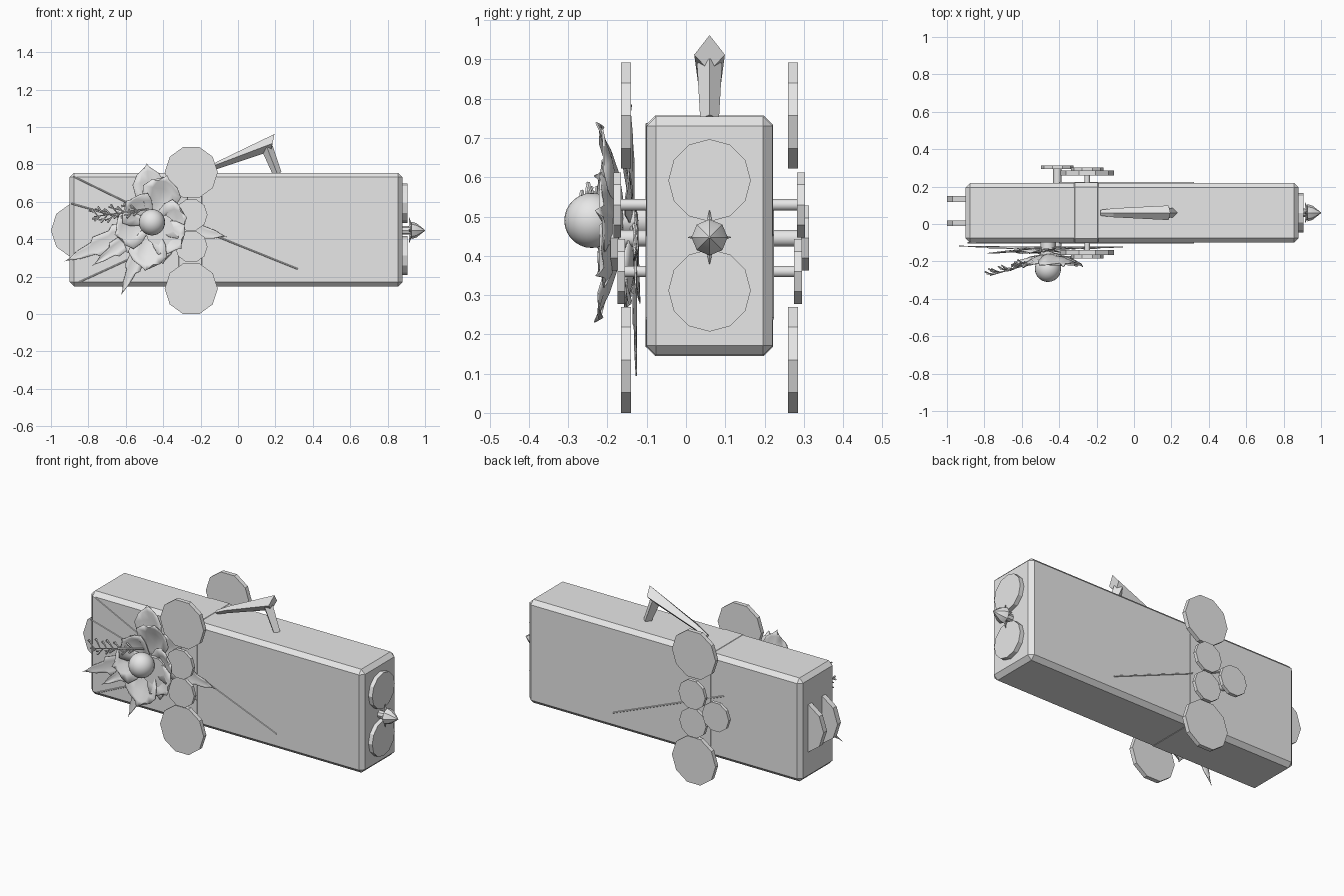
import bpy, bmesh, math, random
from mathutils import Vector

if "Cube" in bpy.data.objects:
    bpy.data.objects.remove(bpy.data.objects["Cube"])

random.seed(4)
grey = bpy.data.materials.new("plain grey")
grey.diffuse_color = (0.8, 0.8, 0.8, 1)
grey.use_nodes = True
grey.node_tree.nodes["Principled BSDF"].inputs["Base Color"].default_value = grey.diffuse_color


def finish(bm, name, smooth=None):
    bmesh.ops.recalc_face_normals(bm, faces=bm.faces)
    me = bpy.data.meshes.new(name)
    bm.to_mesh(me)
    bm.free()
    me.materials.append(grey)
    ob = bpy.data.objects.new(name, me)
    bpy.context.collection.objects.link(ob)
    if smooth:
        bpy.ops.object.select_all(action='DESELECT')
        ob.select_set(True)
        bpy.context.view_layer.objects.active = ob
        bpy.ops.object.shade_smooth_by_angle(angle=math.radians(smooth))
    return ob


def add_ring(bm, c, u, v, r, n, squash=1.0):
    return [bm.verts.new(c + u * (r * math.cos(2 * math.pi * i / n))
                         + v * (r * squash * math.sin(2 * math.pi * i / n))) for i in range(n)]


def lathe(name, p0, p1, profile, n, smooth=None, bm=None):
    """Rings of (fraction along p0-p1, radius), capped at both ends."""
    own = bm is None
    bm = bm or bmesh.new()
    p0, p1 = Vector(p0), Vector(p1)
    d = (p1 - p0).normalized()
    u = Vector((1, 0, 0)) if abs(d.x) < 0.9 else Vector((0, 0, 1))
    u = (u - d * u.dot(d)).normalized()
    v = d.cross(u)
    rings = [add_ring(bm, p0.lerp(p1, t), u, v, r, n) for t, r in profile]
    for a, b in zip(rings, rings[1:]):
        for i in range(n):
            bm.faces.new((a[i], a[(i + 1) % n], b[(i + 1) % n], b[i]))
    bm.faces.new(rings[0])
    bm.faces.new(rings[-1])
    if own:
        return finish(bm, name, smooth)


def rod(name, p0, p1, r0, r1=None, n=10, smooth=None, bm=None):
    return lathe(name, p0, p1, [(0, r0), (1, r0 if r1 is None else r1)], n, smooth, bm)


def box(name, lo, hi, bevel):
    bm = bmesh.new()
    bmesh.ops.create_cube(bm, size=1)
    for v in bm.verts:
        v.co = [(a + b) / 2 + c * (b - a) for a, b, c in zip(lo, hi, v.co)]
    bmesh.ops.bevel(bm, geom=bm.edges[:], offset=bevel, segments=1, affect='EDGES')
    return finish(bm, name)


# long chamfered body with a slim raised band
box("body", (-0.9, -0.1, 0.147), (0.88, 0.22, 0.755), 0.024)
box("body_band", (-0.34, -0.102, 0.145), (-0.17, 0.222, 0.757), 0.024)

# large outer wheels and the pair sunk in the left end
for z, level in ((0.757, "upper"), (0.135, "lower")):
    rod(level + "_front_wheel", (-0.25, -0.165, z), (-0.25, -0.14, z), 0.142)
    rod(level + "_back_wheel", (-0.25, 0.26, z), (-0.25, 0.285, z), 0.142)
for y in (-0.012, 0.117):
    rod("end_wheel", (-0.85, y, 0.447), (-0.85, y + 0.032, 0.447), 0.15)

# small wheels joined by axles through the body
for x, z, yf, yb, r in ((-0.25, 0.53, -0.185, 0.283, 0.015),
                        (-0.25, 0.36, -0.175, 0.275, 0.015),
                        (-0.41, 0.445, -0.192, 0.293, 0.022)):
    rod("small_front_wheel", (x, yf, z), (x, yf + 0.02, z), 0.087)
    rod("small_back_wheel", (x, yb, z), (x, yb + 0.02, z), 0.087)
    rod("axle", (x, yf + 0.01, z), (x, yb + 0.01, z), r, smooth=50)

# right end discs and pointed knob with four spikes
for z in (0.592, 0.312):
    rod("end_disc", (0.87, 0.06, z), (0.905, 0.06, z), 0.105, n=12)
lathe("knob", (0.87, 0.06, 0.447), (1.0, 0.06, 0.447),
      [(0, 0.022), (0.4, 0.022), (0.45, 0.046), (0.65, 0.038), (1, 0.002)], 8, 35)
bm = bmesh.new()
for k in range(4):
    a = k * math.pi / 2
    rod("", (0.925, 0.06, 0.447),
        (0.915, 0.06 + 0.055 * math.cos(a), 0.447 + 0.068 * math.sin(a)), 0.016, 0.001, 5, bm=bm)
finish(bm, "knob_spikes")

# tapered lever on top: diamond section arm and a short leg
bm = bmesh.new()
rings = []
for x, top, mid, low, hw in ((-0.18, 0.775, 0.765, 0.75, 0.015),
                             (-0.11, 0.815, 0.80, 0.775, 0.024),
                             (0.195, 0.962, 0.912, 0.87, 0.039)):
    lean = 0.02 if x > 0 else 0
    rings.append([bm.verts.new(p) for p in ((x, 0.06, top), (x - lean / 2, 0.06 + hw, mid),
                                            (x - lean, 0.06, low), (x - lean / 2, 0.06 - hw, mid))])
for a, b in zip(rings, rings[1:]):
    for i in range(4):
        bm.faces.new((a[i], a[(i + 1) % 4], b[(i + 1) % 4], b[i]))
bm.faces.new(rings[0])
bm.faces.new(rings[-1])
finish(bm, "lever_arm")
rod("lever_leg", (0.155, 0.06, 0.89), (0.21, 0.06, 0.75), 0.032, 0.024, 4)


# flower built from curved blades: rows of (fraction, half width)
def blade(name, angle, base, length, width, rows, lift, cup, wave=0.0):
    bm = bmesh.new()
    u = Vector((math.cos(math.radians(angle)), 0, math.sin(math.radians(angle))))
    v = Vector((-u.z, 0, u.x))
    grid = []
    for k, (t, w) in enumerate(rows):
        row = []
        for s in (-1, -0.5, 0, 0.5, 1):
            y = -lift * t ** 1.5 - cup * s * s * w + wave * math.sin(2.5 * s + k) * t
            row.append(bm.verts.new(Vector(base) + u * (t - 0.06 * abs(s)) * length
                                    + v * s * w * width + Vector((0, y, 0))))
        grid.append(row)
    for a, b in zip(grid, grid[1:]):
        for i in range(4):
            bm.faces.new((a[i], a[i + 1], b[i + 1], b[i]))
    ob = finish(bm, name, 35)
    m = ob.modifiers.new("thickness", 'SOLIDIFY')
    m.thickness = 0.004
    return ob


PETAL = [(0, 0.15), (0.25, 0.45), (0.5, 0.85), (0.75, 1.0), (0.92, 0.7), (1.05, 0.15)]
LEAF = [(0, 0.2), (0.2, 0.7), (0.27, 0.55), (0.45, 1.0), (0.5, 0.7), (0.68, 0.75),
        (0.72, 0.45), (0.88, 0.3), (1, 0.02)]
HEART = (-0.46, -0.16, 0.49)
for ang, ln in ((72, 0.25), (8, 0.18), (318, 0.2), (262, 0.25), (198, 0.2), (140, 0.17)):
    blade("petal", ang, HEART, ln, 0.105, PETAL, 0.055, 0.02, 0.012)
for ang, ln in ((95, 0.3), (40, 0.24), (285, 0.22), (230, 0.2), (165, 0.19)):
    blade("outer_petal", ang, (-0.46, -0.135, 0.49), ln, 0.085, PETAL, 0.01, 0.015, 0.008)

# serrated leaves behind the petals
for ang, ln, w, lift in ((204, 0.52, 0.075, -0.005), (216, 0.4, 0.06, 0.03),
                         (247, 0.43, 0.06, 0.0), (349, 0.41, 0.075, 0.0),
                         (328, 0.33, 0.07, 0.005)):
    blade("leaf", ang, (-0.46, -0.125, 0.49), ln, w, LEAF, lift, 0.01)

# round flower centre
bm = bmesh.new()
bmesh.ops.create_uvsphere(bm, u_segments=24, v_segments=14, radius=0.07)
bmesh.ops.translate(bm, verts=bm.verts, vec=(-0.46, -0.24, 0.49))
finish(bm, "flower_centre", 60)
rod("flower_base", (-0.46, -0.2, 0.49), (-0.46, -0.09, 0.49), 0.04, smooth=40)

# twiggy sprig reaching left
bm = bmesh.new()
a, b = Vector((-0.48, -0.19, 0.56)), Vector((-0.77, -0.275, 0.52))
rod("", a, b, 0.005, 0.003, 5, bm=bm)
for k in range(14):
    p = a.lerp(b, 0.15 + 0.06 * k)
    side = 1 if k % 2 else -1
    q = p + Vector((-0.035, random.uniform(-0.02, 0.02), side * random.uniform(0.025, 0.05)))
    rod("", p, q, 0.003, 0.006, 5, bm=bm)
    rod("", p.lerp(q, 0.5), q + Vector((-0.012, 0.01, -side * 0.012)), 0.003, 0.005, 5, bm=bm)
finish(bm, "sprig")

# thin stems lying on the front and back faces
for y in (-0.1, 0.22):
    for x0, z0, x1, z1 in ((-0.4, 0.53, 0.32, 0.24), (-0.88, 0.735, -0.5, 0.55),
                           (-0.89, 0.59, -0.5, 0.48), (-0.85, 0.17, -0.5, 0.33)):
        if y < 0 or x1 > 0:
            rod("stem", (x0, y, z0), (x1, y, z1), 0.004, n=6)
